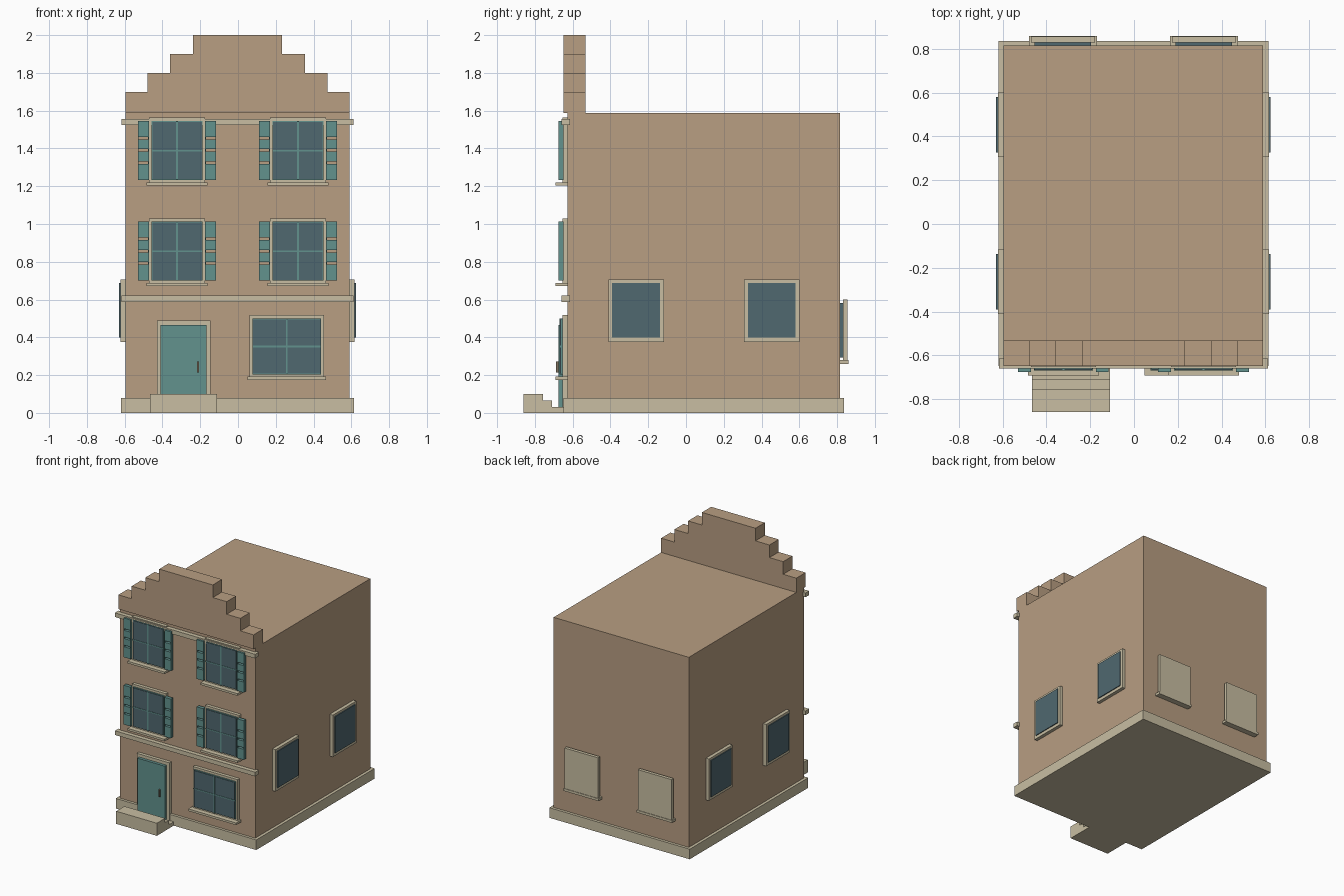
import bpy, bmesh

if "Cube" in bpy.data.objects:
    bpy.data.objects.remove(bpy.data.objects["Cube"])


def material(name, rgb):
    m = bpy.data.materials.new(name)
    m.diffuse_color = (*rgb, 1)
    m.use_nodes = True
    m.node_tree.nodes["Principled BSDF"].inputs["Base Color"].default_value = m.diffuse_color
    return m


WALL = material("tan_wall", (0.479, 0.342, 0.223))
TRIM = material("cream_trim", (0.578, 0.515, 0.361))
TEAL = material("teal_paint", (0.122, 0.287, 0.270))
GLASS = material("slate_glass", (0.080, 0.138, 0.162))
BRASS = material("dull_brown_metal", (0.20, 0.16, 0.11))


def finish(name, bm, mat):
    bmesh.ops.recalc_face_normals(bm, faces=bm.faces)
    mesh = bpy.data.meshes.new(name)
    bm.to_mesh(mesh)
    bm.free()
    mesh.materials.append(mat)
    ob = bpy.data.objects.new(name, mesh)
    bpy.context.collection.objects.link(ob)
    return ob


def boxes(name, mat, *ranges):
    """One object from boxes given as (x0, x1, y0, y1, z0, z1)."""
    bm = bmesh.new()
    for x0, x1, y0, y1, z0, z1 in ranges:
        for v in bmesh.ops.create_cube(bm, size=1)["verts"]:
            v.co = (x1 if v.co.x > 0 else x0,
                    y1 if v.co.y > 0 else y0,
                    z1 if v.co.z > 0 else z0)
    return finish(name, bm, mat)


def extrude(name, mat, profile, to_3d, depth):
    """Solid from a 2D outline, extruded along the vector depth."""
    bm = bmesh.new()
    face = bm.faces.new([bm.verts.new(to_3d(a, b)) for a, b in profile])
    new = bmesh.ops.extrude_face_region(bm, geom=[face])["geom"]
    bmesh.ops.translate(bm, vec=depth,
                        verts=[v for v in new if isinstance(v, bmesh.types.BMVert)])
    return finish(name, bm, mat)


CX = -0.0025          # centre line of the house
FRONT, BACK = -0.627, 0.815

# Main body, plinth and the two bands across the facade
boxes("house_body", WALL, (CX - .593, CX + .593, FRONT, BACK, 0.01, 1.587))
boxes("plinth", TRIM, (CX - .616, CX + .616, -.648, .837, 0, .08))
for name, z in (("belt_course", .588), ("cornice", 1.523)):
    boxes(name, TRIM, (CX - .615, CX + .615, -.66, -.615, z, z + .033))

# Stepped gable: half outline mirrored about the centre line
half, z = [], 1.587
for w, top in ((.593, 1.70), (.477, 1.80), (.357, 1.90), (.235, 2.0)):
    half += [(w, z), (w, top)]
    z = top
outline = [(CX + w, h) for w, h in half] + [(CX - w, h) for w, h in reversed(half)]
extrude("stepped_gable", WALL, outline, lambda a, b: (a, -.648, b), (0, .116, 0))

# Door stoop, tallest at the street side
stoop = [(-.86, 0), (-.86, .10), (-.757, .10), (-.757, .065),
         (-.71, .065), (-.71, .03), (-.645, .03), (-.645, 0)]
extrude("door_stoop", TRIM, stoop, lambda a, b: (-.466, a, b), (.356, 0, 0))

# Door with its surround and handle
boxes("door_surround", TRIM, (-.43, -.145, -.653, FRONT + .01, .01, .49))
boxes("door", TEAL, (-.41, -.168, -.676, -.65, .012, .466))
boxes("door_handle", BRASS, (-.218, -.206, -.687, -.676, .215, .272))


def front_window(name, cx, z0, z1, w):
    """Glazed sash of half width w between z0 and z1, with frame and sill."""
    f = .014
    boxes(name + "_frame", TRIM,
          (cx - w - f, cx + w + f, -.653, FRONT + .01, z0 - f, z1 + f + .004))
    boxes(name + "_sash", TEAL, (cx - w, cx + w, -.662, -.65, z0, z1))
    boxes(name + "_glass", GLASS, (cx - w + .004, cx + w - .004, -.666, -.66, z0 + .004, z1 - .004))
    zm = (z0 + z1) / 2
    boxes(name + "_glazing_bars", TEAL,
          (cx - .005, cx + .005, -.670, -.66, z0, z1),
          (cx - w, cx + w, -.669, -.66, zm - .004, zm + .004))
    boxes(name + "_sill", TRIM,
          (cx - w - .027, cx + w + .027, -.692, FRONT + .01, z0 - .029, z0 - .012))


def shutter(name, cx, z0, z1):
    """Four panels separated by narrow open slots, joined by thin stiles."""
    w, gap, y = .029, .013, (-.676, -.648)
    parts = [(cx + s * w - .004 * (s > 0), cx + s * w + .004 * (s < 0), *y, z0, z1)
             for s in (-1, 1)]
    cuts = [z0] + [z0 + (z1 - z0) * t for t in (.29, .5, .71)] + [z1]
    for i in range(4):
        a = cuts[i] + (gap / 2 if i > 0 else 0)
        b = cuts[i + 1] - (gap / 2 if i < 3 else 0)
        parts.append((cx - w + .004, cx + w - .004, *y, a, b))
    boxes(name, TEAL, *parts)


# Ground floor window and the four shuttered windows above
front_window("ground_window", .258, .204, .499, .182)
for floor, z in (("middle", .70), ("upper", 1.233)):
    for side, s in (("left", -1), ("right", 1)):
        cx = CX + s * .32
        name = f"{floor}_{side}_window"
        front_window(name, cx, z, z + .312, .135)
        for k in (-1, 1):
            shutter(f"{name}_shutter_{'a' if k < 0 else 'b'}", cx + k * .178, z + .001, z + .312)

# Plain windows on both side walls
for side, s in (("left", -1), ("right", 1)):
    for i, cy in enumerate((-.264, .454)):
        def span(a, b):
            return sorted((CX + s * a, CX + s * b))
        name = f"{side}_side_window_{i}"
        boxes(name + "_frame", TRIM, (*span(.58, .620), cy - .147, cy + .147, .374, .706))
        boxes(name + "_glass", GLASS, (*span(.61, .627), cy - .127, cy + .127, .398, .688))

# Blind windows on the back wall
for side, s in (("left", -1), ("right", 1)):
    cx = CX + s * .322
    name = f"back_{side}_window"
    boxes(name + "_glass", GLASS, (cx - .129, cx + .129, BACK - .005, .832, .292, .582))
    boxes(name + "_panel", TRIM, (cx - .147, cx + .147, .830, .856, .279, .600))
    boxes(name + "_sill", TRIM, (cx - .155, cx + .155, BACK - .005, .860, .260, .279))
